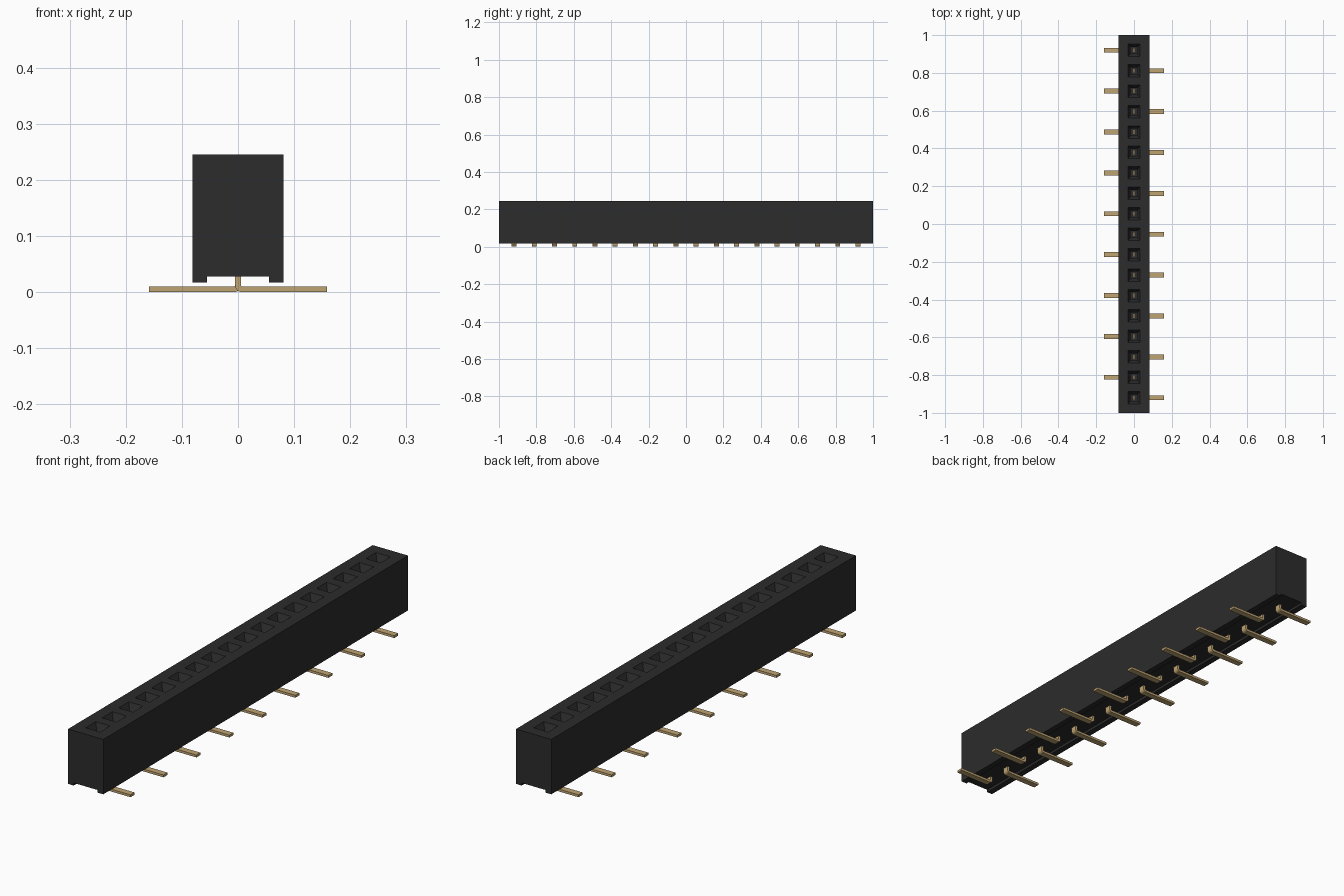
import bpy, bmesh, math
from mathutils import Vector

cube = bpy.data.objects.get("Cube")
if cube:
    bpy.data.objects.remove(cube, do_unlink=True)

COUNT, PITCH = 18, 0.1082
HALF_X, TOP, BOTTOM = 0.081, 0.245, 0.017
MOUTH, BORE = 0.033, 0.018          # half widths of the socket funnel
ROWS = [(COUNT - 1) / 2 * PITCH - i * PITCH for i in range(COUNT)]


def material(name, colour):
    mat = bpy.data.materials.new(name)
    mat.use_nodes = True
    mat.diffuse_color = (*colour, 1)
    mat.node_tree.nodes["Principled BSDF"].inputs["Base Color"].default_value = (*colour, 1)
    return mat


def finish(name, bm, mat):
    bmesh.ops.recalc_face_normals(bm, faces=bm.faces)
    mesh = bpy.data.meshes.new(name)
    bm.to_mesh(mesh)
    bm.free()
    mesh.materials.append(mat)
    obj = bpy.data.objects.new(name, mesh)
    bpy.context.collection.objects.link(obj)
    return obj


def loft(bm, profile, cuts):
    """Sweep a closed (x, z) profile along the y positions in cuts."""
    rings = [[bm.verts.new((x, y, z)) for x, z in profile] for y in cuts]
    n = len(profile)
    for a, b in zip(rings, rings[1:]):
        for i in range(n):
            j = (i + 1) % n
            bm.faces.new((a[i], a[j], b[j], b[i]))
    bm.faces.new(rings[0])
    bm.faces.new(rings[-1])


black = material("black plastic", (0.025, 0.025, 0.025))
gold = material("gold metal", (0.52, 0.37, 0.17))

# Housing: long block with a channel underneath
half = [(0.055, 0.028), (0.055, BOTTOM), (HALF_X, BOTTOM), (HALF_X, TOP), (MOUTH, TOP)]
profile = half + [(-x, z) for x, z in reversed(half)]
cuts = sorted([-1, 1] + [y + s * MOUTH for y in ROWS for s in (-1, 1)])
bm = bmesh.new()
loft(bm, profile, cuts)

# Sockets: square funnels narrowing into straight bores
bm.normal_update()
mouths = []
for f in bm.faces:
    c = f.calc_center_median()
    if c.z > TOP - 1e-4 and abs(c.x) < 1e-4 and min(abs(c.y - y) for y in ROWS) < 1e-3:
        mouths.append(f)


def sink(faces, scale, depth):
    result = bmesh.ops.extrude_discrete_faces(bm, faces=faces)["faces"]
    for f in result:
        c = f.calc_center_median()
        for v in f.verts:
            v.co = c + (v.co - c) * scale - Vector((0, 0, depth))
    return result


# Discrete extrusion leaves no lid, so each step forms the next wall
funnels = sink(mouths, BORE / MOUTH, 0.03)
sink(funnels, 1.0, 0.14)
finish("socket_housing", bm, black)

# Pins: upright contact with a rounded bend into a flat foot
T = 0.005


def pin_profile(side):
    outer, inner = 0.012, 0.003
    cx = -T + outer
    pts = [(T, 0.15), (-T, 0.15)]
    for k in range(5):
        a = math.pi + k * math.pi / 8
        pts.append((cx + outer * math.cos(a), outer + outer * math.sin(a)))
    pts += [(0.159, 0), (0.159, 2 * T)]
    for k in range(4):
        a = 1.5 * math.pi - k * math.pi / 6
        pts.append((T + inner + inner * math.cos(a), 2 * T + inner + inner * math.sin(a)))
    return [(side * x, z) for x, z in pts]


for i, y in enumerate(ROWS):
    side = -1 if i % 2 == 0 else 1
    bm = bmesh.new()
    loft(bm, pin_profile(side), [y - 0.013, y + 0.013])
    finish(f"contact_pin_{i + 1:02d}", bm, gold)
